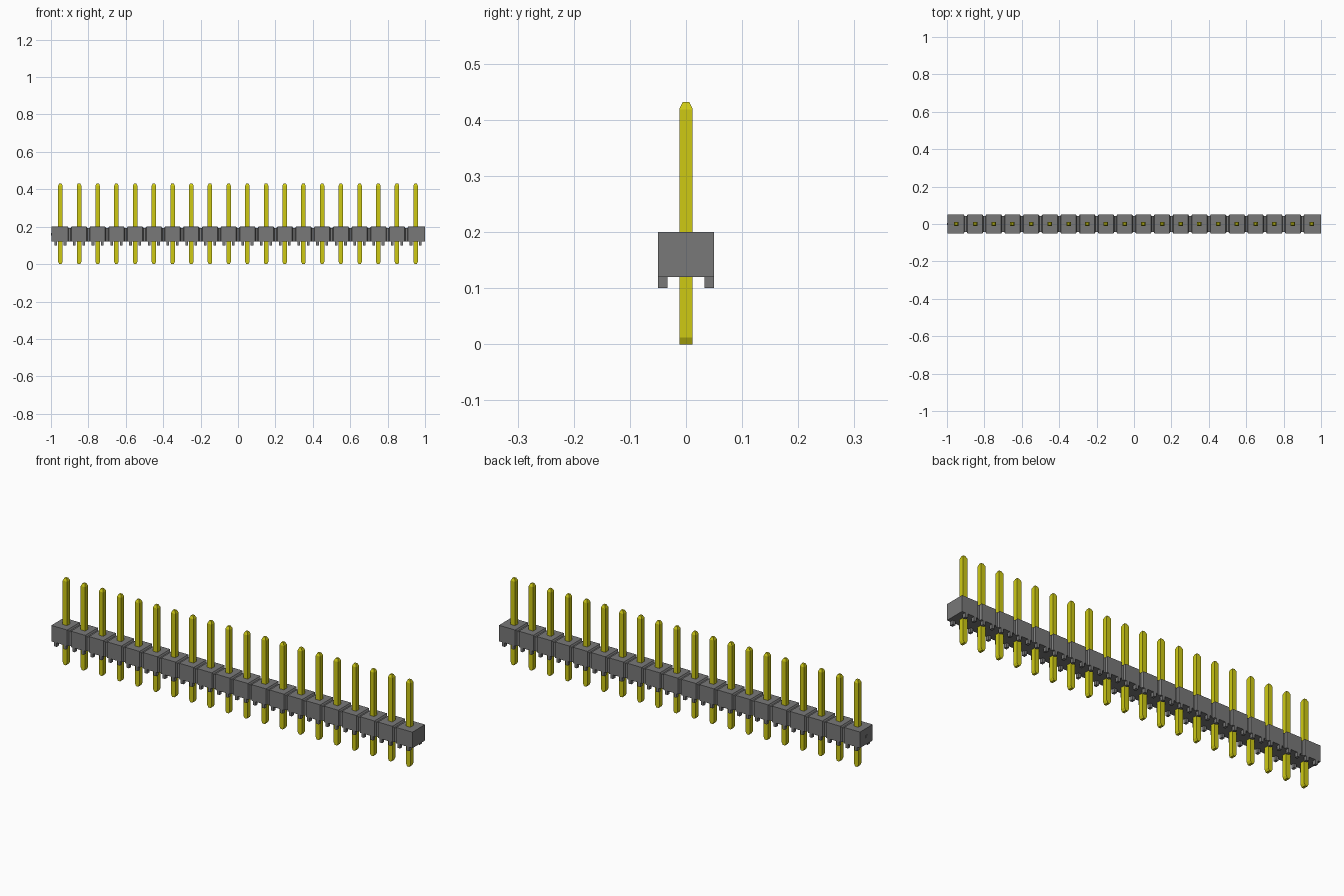
import bpy
import bmesh

if "Cube" in bpy.data.objects:
    bpy.data.objects.remove(bpy.data.objects["Cube"], do_unlink=True)

COUNT, PITCH = 20, 0.1
PIN_X = [(i - (COUNT - 1) / 2) * PITCH for i in range(COUNT)]


def material(name, rgb):
    m = bpy.data.materials.new(name)
    m.use_nodes = True
    m.diffuse_color = (*rgb, 1)
    m.node_tree.nodes["Principled BSDF"].inputs["Base Color"].default_value = (*rgb, 1)
    return m


GREY = material("grey plastic", (0.19, 0.19, 0.19))
GOLD = material("yellow metal", (0.62, 0.59, 0.007))


def make_object(name, bm, mat):
    bmesh.ops.recalc_face_normals(bm, faces=bm.faces)
    mesh = bpy.data.meshes.new(name)
    bm.to_mesh(mesh)
    bm.free()
    mesh.materials.append(mat)
    obj = bpy.data.objects.new(name, mesh)
    bpy.context.collection.objects.link(obj)
    return obj


def loft(bm, rings):
    """Join successive four-cornered rings and cap both ends."""
    loops = [[bm.verts.new(p) for p in ring] for ring in rings]
    for a, b in zip(loops, loops[1:]):
        for k in range(4):
            bm.faces.new((a[k], a[(k + 1) % 4], b[(k + 1) % 4], b[k]))
    bm.faces.new(loops[0][::-1])
    bm.faces.new(loops[-1])


def box(bm, x0, x1, y0, y1, z0, z1):
    loft(bm, [[(x0, y0, z), (x1, y0, z), (x1, y1, z), (x0, y1, z)] for z in (z0, z1)])


# Housing: one bar along x, grooved between neighbouring segments
def section(x, inset):
    w, top = 0.05 - inset, 0.2 - inset
    return [(x, -w, 0.12), (x, w, 0.12), (x, w, top), (x, -w, top)]


bm = bmesh.new()
rings = [section(-0.998, 0)]
for i in range(1, COUNT):
    seam = -1 + i * PITCH
    for dx, inset in ((-0.010, 0), (-0.005, 0.008), (0.005, 0.008), (0.010, 0)):
        rings.append(section(seam + dx, inset))
rings.append(section(1.0, 0))
loft(bm, rings)
make_object("housing", bm, GREY)

# Small moulding nub on one end
bm = bmesh.new()
box(bm, -1.0, -0.99, -0.006, 0.006, 0.154, 0.166)
make_object("end_nub", bm, GREY)

# Standoff feet: four below each segment
bm = bmesh.new()
for x in PIN_X:
    for sx in (-1, 1):
        for sy in (-1, 1):
            cx, cy = x + sx * 0.025, sy * 0.0415
            box(bm, cx - 0.007, cx + 0.007, cy - 0.0085, cy + 0.0085, 0.1, 0.125)
make_object("standoff_feet", bm, GREY)


# Square pins: lower tip tapers in x only, upper tip tapers both ways
def pin_ring(x, z, hx, hy):
    return [(x - hx, -hy, z), (x + hx, -hy, z), (x + hx, hy, z), (x - hx, hy, z)]


PIN_PROFILE = [(0, 0.006, 0.012), (0.012, 0.012, 0.012),
               (0.419, 0.012, 0.012), (0.432, 0.006, 0.006)]
for i, x in enumerate(PIN_X):
    bm = bmesh.new()
    loft(bm, [pin_ring(x, z, hx, hy) for z, hx, hy in PIN_PROFILE])
    make_object(f"pin_{i + 1:02d}", bm, GOLD)
